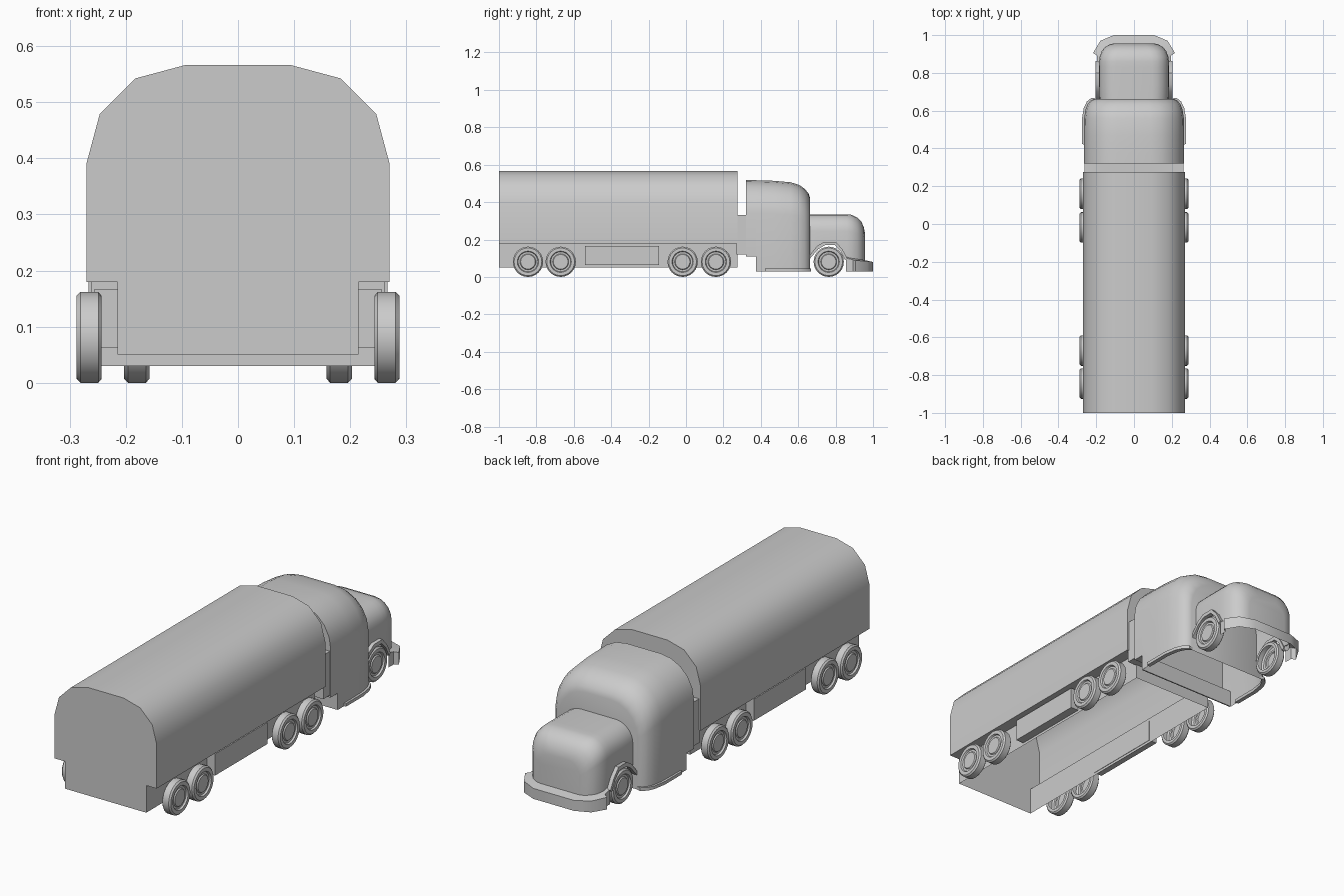
import bpy, bmesh, math

if "Cube" in bpy.data.objects:
    bpy.data.objects.remove(bpy.data.objects["Cube"])


def finish(name, bm, angle=38):
    bmesh.ops.remove_doubles(bm, verts=bm.verts, dist=1e-5)
    bmesh.ops.recalc_face_normals(bm, faces=bm.faces)
    me = bpy.data.meshes.new(name)
    bm.to_mesh(me)
    bm.free()
    ob = bpy.data.objects.new(name, me)
    bpy.context.collection.objects.link(ob)
    bpy.ops.object.select_all(action='DESELECT')
    ob.select_set(True)
    bpy.context.view_layer.objects.active = ob
    bpy.ops.object.shade_smooth_by_angle(angle=math.radians(angle))
    return ob


def loft(name, rings, closed=False, cap_start=False, cap_end=False):
    """Skin a row of equal-length point rings."""
    bm = bmesh.new()
    rows = [[bm.verts.new(p) for p in ring] for ring in rings]
    n = len(rows[0])
    for a, b in zip(rows, rows[1:]):
        for i in range(n if closed else n - 1):
            j = (i + 1) % n
            bm.faces.new((a[i], a[j], b[j], b[i]))
    if cap_start:
        bm.faces.new(rows[0])
    if cap_end:
        bm.faces.new(rows[-1])
    return finish(name, bm)


def box(name, x, y, z):
    bm = bmesh.new()
    bmesh.ops.create_cube(bm, size=1)
    for v in bm.verts:
        v.co = [c[0] if k < 0 else c[1] for k, c in zip(v.co, (x, y, z))]
    return finish(name, bm)


def arch(y, w, h, r, z0, n=5, foot=()):
    """Open-bottomed section with rounded top corners."""
    half = list(foot) + [(w, z0)]
    for i in range(n + 1):
        a = math.pi / 2 * i / n
        half.append((w - r + r * math.cos(a), h - r + r * math.sin(a)))
    return [(x, y, z) for x, z in half] + [(-x, y, z) for x, z in reversed(half)]


def wheel(name, side, y, x0, x1):
    """Lathed tyre and hub, open on the inner side."""
    prof = [(.06, x0), (.074, x0), (.081, x0 + .006), (.081, x1 - .007), (.074, x1),
            (.057, x1), (.053, x1 - .008), (.043, x1 - .008), (.039, x1 - .003), (.0, x1 - .003)]
    rings = []
    for i in range(25):
        a = 2 * math.pi * i / 24
        rings.append([(side * x, y + r * math.cos(a), .081 + r * math.sin(a)) for r, x in prof])
    return loft(name, rings)


# trailer shell, hollow with stepped-in skirts
foot = [(.215, .05), (.215, .18)]
loft("trailer_body", [arch(y, .27, .566, .175, .18, 3, foot) for y in (-1, .275)],
     cap_start=True, cap_end=True)

# link between trailer and cab
box("trailer_link", (-.262, .262), (.27, .325), (.12, .33))

# cab: (y, half width, height, corner radius, bottom)
cab = [(.32, .266, .518, .175, .11), (.375, .266, .517, .175, .11), (.375, .266, .517, .175, .03),
       (.47, .266, .514, .175, .03), (.56, .264, .506, .175, .03), (.605, .257, .492, .17, .03),
       (.635, .245, .471, .165, .03), (.655, .228, .446, .155, .03), (.663, .208, .422, .145, .03)]
loft("cab", [arch(*s) for s in cab], cap_start=True, cap_end=True)
box("cab_rear_sill", (-.264, .264), (.373, .379), (.03, .11))
box("cab_rear_floor", (-.264, .264), (.321, .377), (.108, .112))

# hood with wheel-arch cut along its lower edge
hood = [(.655, .183, .335, .09, .10), (.695, .185, .335, .09, .15), (.735, .186, .335, .09, .17),
        (.80, .186, .335, .09, .17), (.83, .186, .335, .09, .14), (.86, .185, .335, .09, .09),
        (.885, .182, .332, .09, .07), (.915, .171, .318, .087, .07), (.938, .152, .295, .08, .07),
        (.951, .128, .265, .07, .07), (.956, .105, .24, .06, .07)]
loft("hood", [arch(*s) for s in hood], cap_end=True)

# bumper wrapping the nose: outer and inner plan paths
outer = [(.196, .855), (.197, .893), (.217, .905), (.178, .97), (.107, 1.0)]
inner = [(.182, .855), (.18, .88), (.175, .9), (.15, .935), (.105, .95)]
tops = [.10, .092, .088, .084, .08]
half = [[(o[0], o[1], .03), (o[0], o[1], t), (i[0], i[1], t + .01)]
        for o, i, t in zip(outer, inner, tops)]
loft("front_bumper", half + [[(-x, y, z) for x, y, z in s] for s in reversed(half)])

# fender lip path: outer and inner edges in the side plane
lip_out = [(.66, .115), (.70, .165), (.738, .188), (.80, .188), (.835, .15), (.862, .10)]
lip_in = [(.66, .095), (.707, .148), (.743, .170), (.795, .170), (.826, .138), (.85, .09)]
# cab side step path
step = [(.266, .42), (.266, .55), (.256, .61), (.240, .645), (.215, .665)]

for s, side in ((1, "right"), (-1, "left")):
    loft(side + "_fender", [[(s * .18, a, b), (s * .204, a, b), (s * .204, c, d), (s * .18, c, d)]
                            for (a, b), (c, d) in zip(lip_out, lip_in)],
         closed=True, cap_start=True, cap_end=True)
    loft(side + "_cab_step", [[(s * (x - .01), y, .03), (s * (x + .01), y + .003, .03),
                               (s * (x + .01), y + .003, .045), (s * (x - .01), y, .045)]
                              for x, y in step], closed=True, cap_start=True, cap_end=True)
    box(side + "_tool_box", sorted((s * .213, s * .257)), (-.54, -.145), (.063, .166))
    for k, y in enumerate((-.845, -.67, -.018, .16)):
        wheel(f"{side}_trailer_wheel_{k + 1}", s, y, .243, .288)
    wheel(side + "_front_wheel", s, .763, .158, .203)
